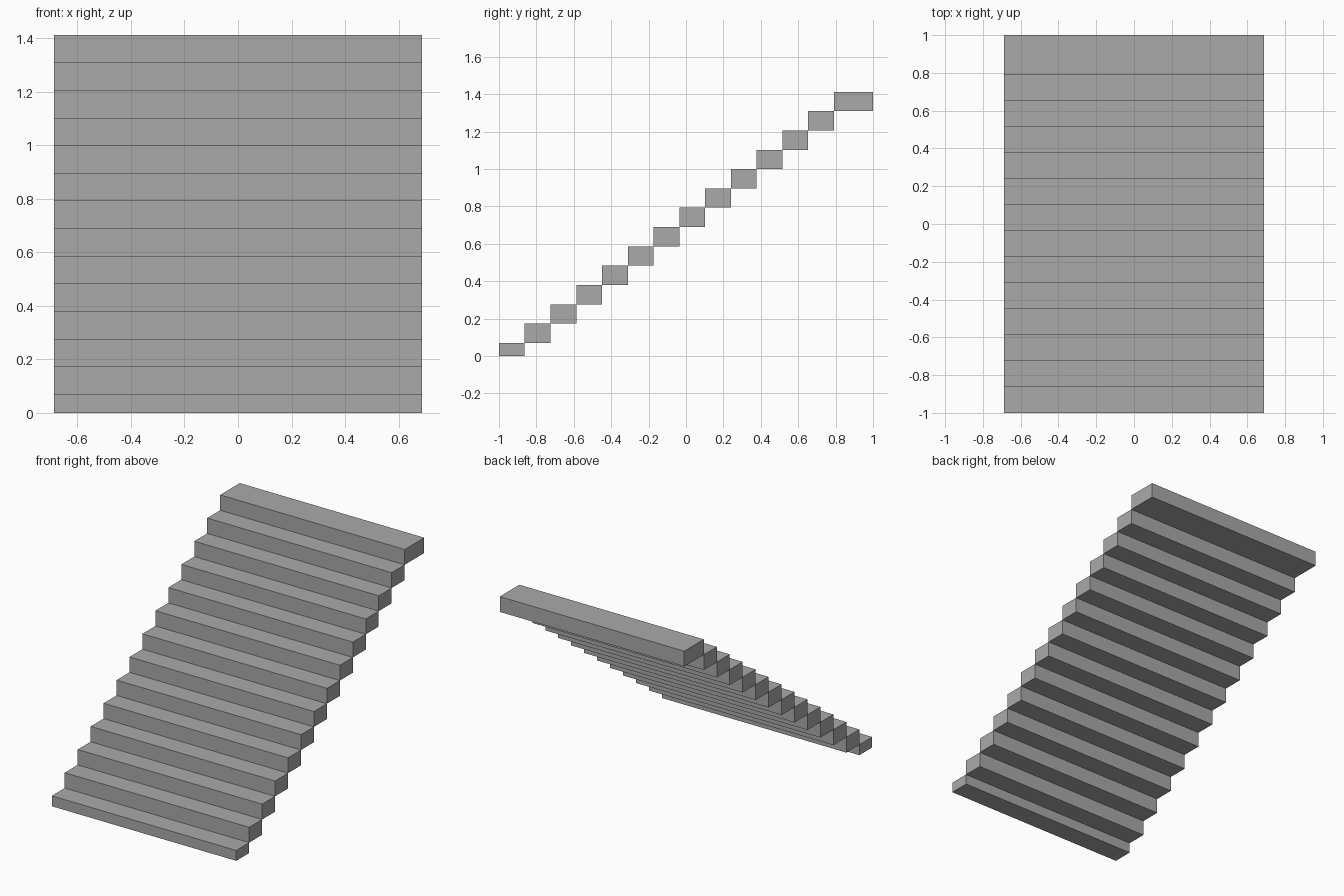
import bpy

old = bpy.data.objects.get("Cube")
if old:
    bpy.data.objects.remove(old, do_unlink=True)

STEPS = 14
WIDTH = 1.374
TREAD = 0.1378
RISE = 0.1032
FIRST_RISE = 0.07

# Plain grey stone
grey = bpy.data.materials.new("grey_stone")
grey.use_nodes = True
colour = (0.4, 0.4, 0.4, 1)
grey.diffuse_color = colour
grey.node_tree.nodes["Principled BSDF"].inputs["Base Color"].default_value = colour


def block(name, y0, y1, z0, z1):
    """Full-width box between two depths and two heights."""
    bpy.ops.mesh.primitive_cube_add(size=1, location=(0, (y0 + y1) / 2, (z0 + z1) / 2))
    obj = bpy.context.object
    obj.name = name
    obj.scale = (WIDTH, y1 - y0, z1 - z0)
    bpy.ops.object.transform_apply(location=False, rotation=False, scale=True)
    obj.data.materials.append(grey)


# Flight of steps: a thin bottom step, equal steps, and a deep top landing
for i in range(STEPS):
    front = -1 + i * TREAD
    top = FIRST_RISE + i * RISE
    if i == STEPS - 1:
        block("top_landing", front, 1, top - RISE, top)
    else:
        block(f"step_{i + 1}", front, front + TREAD, max(0, top - RISE), top)
